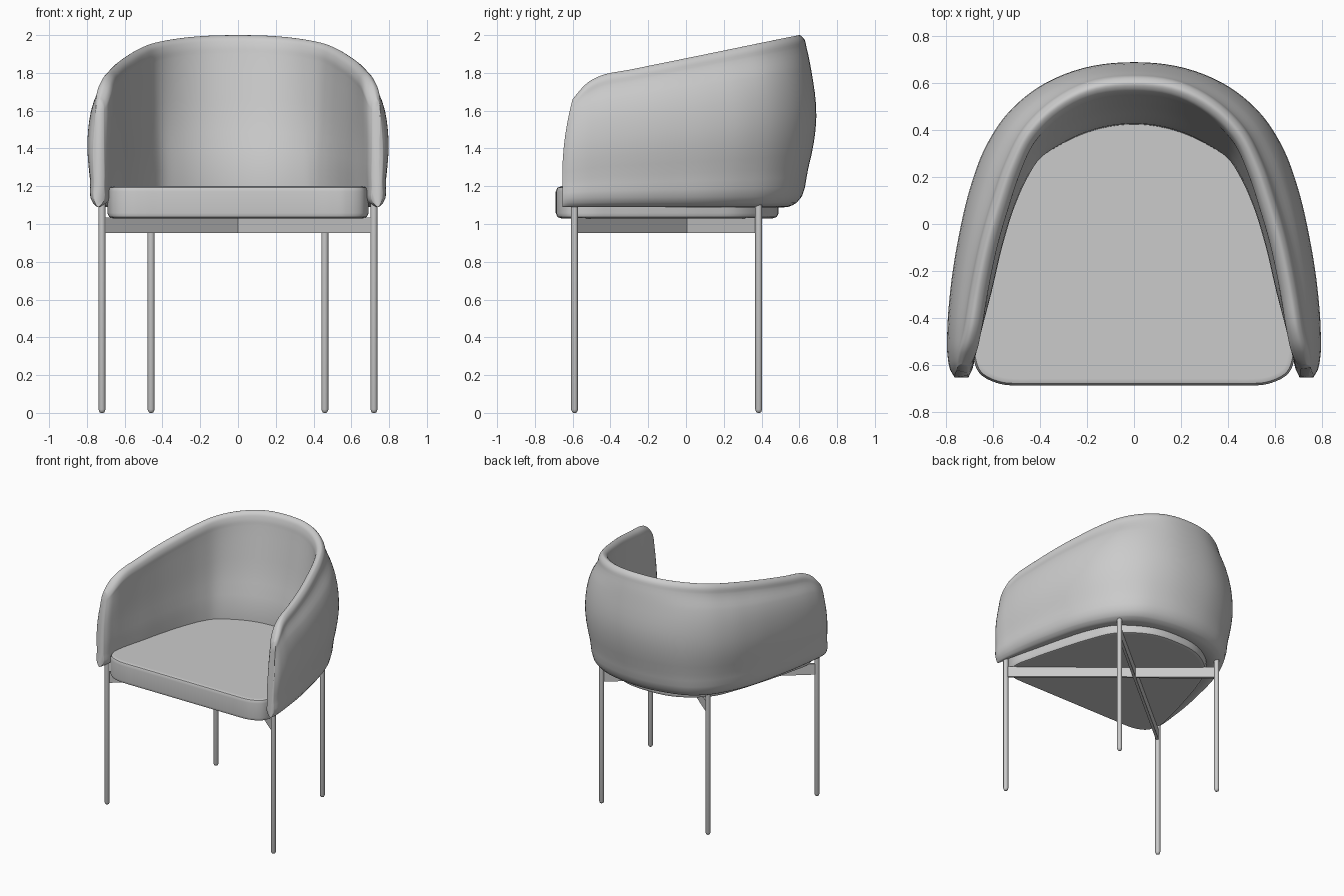
import bpy, bmesh, math
from mathutils import Vector

cube = bpy.data.objects.get("Cube")
if cube:
    bpy.data.objects.remove(cube, do_unlink=True)

grey = bpy.data.materials.new("light_grey")
grey.use_nodes = True
grey.diffuse_color = (0.6, 0.6, 0.6, 1)
grey.node_tree.nodes["Principled BSDF"].inputs["Base Color"].default_value = (0.6, 0.6, 0.6, 1)


def spline(pts, n, closed=False):
    """Smooth curve through points, with tangents weighted by chord length."""
    pts = [Vector(p) for p in pts]
    k = len(pts)
    tang = []
    for i in range(k):
        if not closed and i in (0, k - 1):
            a, b = (0, 1) if i == 0 else (k - 2, k - 1)
            tang.append((pts[b] - pts[a]).normalized())
            continue
        u, v = pts[i] - pts[i - 1], pts[(i + 1) % k] - pts[i]
        d0, d1 = max(u.length, 1e-6), max(v.length, 1e-6)
        tang.append((u / d0 * d1 + v / d1 * d0) / (d0 + d1))
    out = []
    for i in range(k if closed else k - 1):
        j = (i + 1) % k
        d = (pts[j] - pts[i]).length
        for s in range(n):
            t = s / n
            out.append(pts[i] * (2*t**3 - 3*t**2 + 1) + pts[j] * (3*t**2 - 2*t**3)
                       + tang[i] * d * (t**3 - 2*t**2 + t) + tang[j] * d * (t**3 - t**2))
    if not closed:
        out.append(pts[-1])
    return out


def loft(name, rings, angle=40):
    """Skin closed rings of equal size and cap both ends."""
    bm = bmesh.new()
    vr = [[bm.verts.new(p) for p in r] for r in rings]
    m = len(vr[0])
    for a, b in zip(vr, vr[1:]):
        for i in range(m):
            bm.faces.new((a[i], a[(i + 1) % m], b[(i + 1) % m], b[i]))
    bm.faces.new(vr[0])
    bm.faces.new(vr[-1])
    bmesh.ops.recalc_face_normals(bm, faces=bm.faces)
    me = bpy.data.meshes.new(name)
    bm.to_mesh(me)
    bm.free()
    me.materials.append(grey)
    ob = bpy.data.objects.new(name, me)
    bpy.context.collection.objects.link(ob)
    bpy.ops.object.select_all(action='DESELECT')
    ob.select_set(True)
    bpy.context.view_layer.objects.active = ob
    bpy.ops.object.shade_smooth_by_angle(angle=math.radians(angle))
    return ob


# Wraparound shell: plan positions of the outer bulge, top rim, inner foot, outer foot
stations = [
    ((0, .69), (0, .608), (0, .425), (0, .585)),
    ((.22, .664), (.20, .580), (.17, .40), (.21, .56)),
    ((.41, .582), (.36, .49), (.31, .34), (.38, .50)),
    ((.545, .465), (.46, .385), (.405, .275), (.49, .405)),
    ((.635, .325), (.528, .25), (.455, .20), (.57, .28)),
    ((.70, .15), (.583, .09), (.51, .08), (.64, .12)),
    ((.747, -.05), (.632, -.08), (.56, -.08), (.692, -.08)),
    ((.783, -.28), (.675, -.29), (.61, -.29), (.735, -.29)),
    ((.796, -.46), (.702, -.46), (.655, -.46), (.758, -.46)),
    ((.794, -.57), (.722, -.57), (.682, -.57), (.768, -.57)),
    ((.783, -.625), (.732, -.625), (.694, -.625), (.766, -.625)),
    ((.766, -.655), (.738, -.655), (.709, -.655), (.757, -.655)),
]


def section(om, rd, inn, ob):
    om, rd, inn, ob = (Vector(p) for p in (om, rd, inn, ob))
    top = 1.877 + .202 * rd.y
    if rd.y < -.46:
        top -= 2.2 * (rd.y + .46) ** 2
    h = top - 1.1
    n = (om - inn).normalized() * min(1, (om - inn).length / .11)
    lip = rd - n * .05

    def wall(t):
        return inn.lerp(lip, t), 1.2 + t * (top - 1.24)

    ring = [(ob, 1.112), (ob.lerp(om, .6), 1.1 + .22 * h), (om, 1.1 + .52 * h),
            (om.lerp(rd, .34), 1.1 + .8 * h), (rd + n * .03, top - .065),
            (rd + n * .016, top - .018), (rd - n * .007, top), (rd - n * .036, top - .014),
            wall(.99), wall(.92), wall(.5), wall(0),
            (inn + n * .01, 1.115), (inn.lerp(ob, .7), 1.09)]
    return [(p.x, p.y, z) for p, z in ring]


half = [spline(section(*s), 4, True) for s in stations]
mirrored = [[Vector((-p.x, p.y, p.z)) for p in r] for r in half[:0:-1]]
full = mirrored + half
lines = [spline([r[i] for r in full], 5) for i in range(len(full[0]))]
shell = [list(r) for r in zip(*lines)]
# Front edges lean back towards the top
for ring in shell:
    for p in ring:
        if p.y < -.4 and p.z > 1.25:
            p.y += .06 * ((p.y + .4) / .255) ** 2 * ((p.z - 1.25) / .43) ** 2
loft("wraparound_shell", shell, 75)

# Seat cushion with softened rims
side = [(.2, .465), (.34, .39), (.45, .28), (.52, .12), (.60, -.13), (.66, -.36),
        (.69, -.54), (.66, -.635), (.57, -.682), (.5, -.689), (.42, -.689)]
outline = spline([(0, .49)] + side + [(0, -.689)] + [(-x, y) for x, y in side[::-1]], 5, True)
m = len(outline)


def inset_ring(d, z):
    ring = []
    for i, p in enumerate(outline):
        t = (outline[(i + 1) % m] - outline[i - 1]).normalized()
        ring.append((p.x + t.y * d, p.y - t.x * d, z))
    return ring


seat = loft("seat_cushion", [inset_ring(d, z) for d, z in (
    (.03, 1.03), (.009, 1.037), (0, 1.058), (0, 1.172), (.009, 1.193), (.03, 1.2))])
seat.modifiers.new("flat_top_shading", 'WEIGHTED_NORMAL').keep_sharp = True

# Slim legs with rounded feet
front, back = (.72, -.59), (.46, .385)
for label, (lx, ly) in (("front", front), ("back", back)):
    for name, s in (("left", 1), ("right", -1)):
        rings = [[(s * lx + r * math.cos(a * math.pi / 8), ly + r * math.sin(a * math.pi / 8), z)
                  for a in range(16)]
                 for r, z in ((.006, 0), (.013, .004), (.0185, .018), (.0185, 1.12))]
        loft(f"{label}_{name}_leg", rings)

# Crossed rails joining opposite legs under the seat
for name, s in (("left", 1), ("right", -1)):
    a, b = Vector((s * front[0], front[1], 0)), Vector((-s * back[0], back[1], 0))
    d = (b - a).normalized()
    w = Vector((-d.y, d.x, 0)) * .01
    up = [Vector((0, 0, z)) for z in (.952, 1.035)]
    loft(f"cross_rail_from_front_{name}",
         [[e - w + up[0], e + w + up[0], e + w + up[1], e - w + up[1]] for e in (a, b)])
